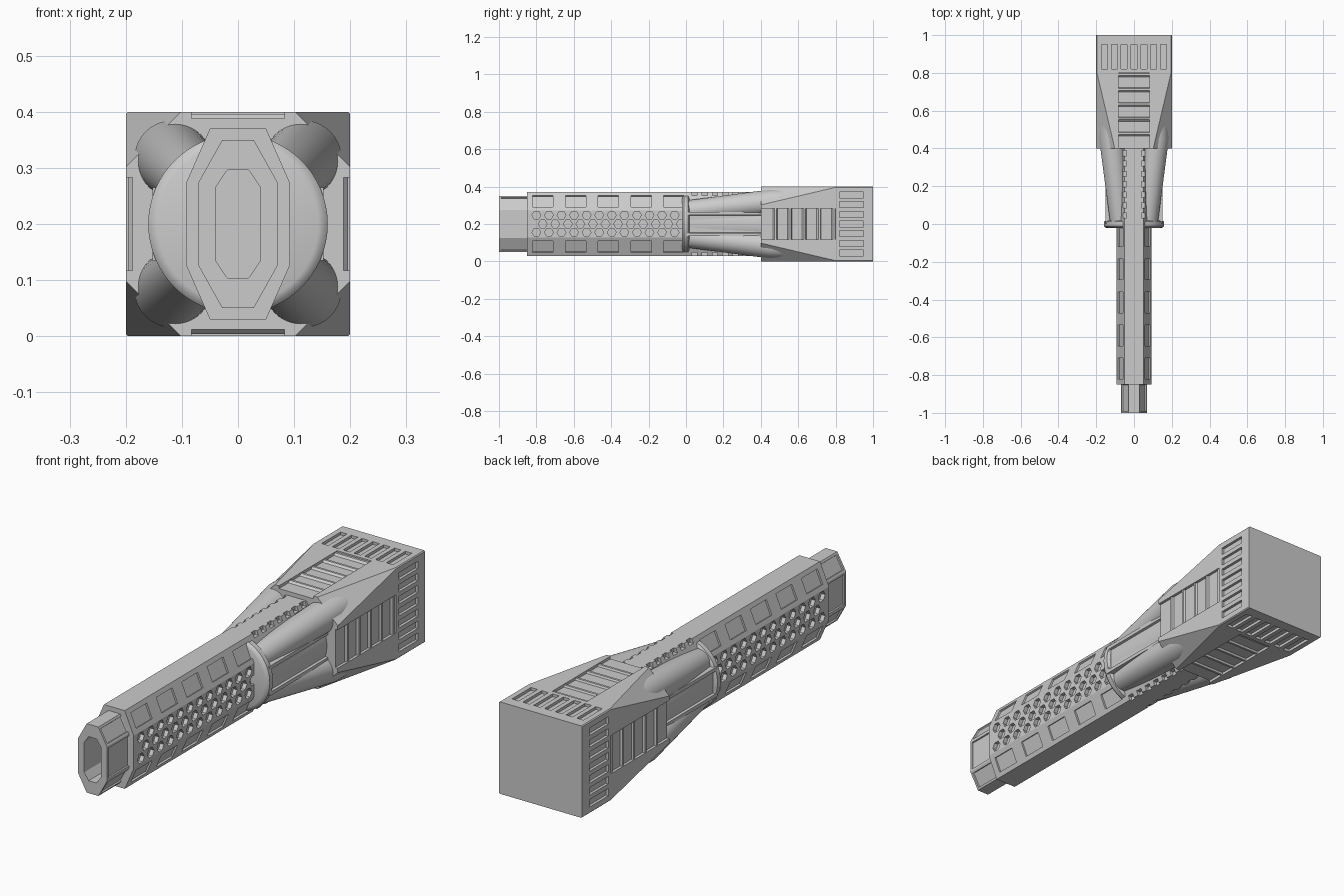
import bpy, bmesh, math
from mathutils import Vector, Matrix

if "Cube" in bpy.data.objects:
    bpy.data.objects.remove(bpy.data.objects["Cube"])

ZC = 0.2  # height of the long axis
grey = bpy.data.materials.new("plain_grey")
grey.diffuse_color = (0.6, 0.6, 0.6, 1)
grey.use_nodes = True
grey.node_tree.nodes["Principled BSDF"].inputs["Base Color"].default_value = grey.diffuse_color


def loft(bm, rings):
    """Skin a list of closed rings and cap both ends."""
    vs = [[bm.verts.new(p) for p in r] for r in rings]
    n = len(rings[0])
    for a, b in zip(vs, vs[1:]):
        for i in range(n):
            j = (i + 1) % n
            bm.faces.new((a[i], a[j], b[j], b[i]))
    bm.faces.new(vs[0][::-1])
    bm.faces.new(vs[-1])


def octagon(y, w, h, tw, sh):
    """Long octagon: half width, half height, top half width, side half height."""
    pts = [(w, sh), (tw, h), (-tw, h), (-w, sh), (-w, -sh), (-tw, -h), (tw, -h), (w, -sh)]
    return [Vector((x, y, z + ZC)) for x, z in pts]


def circle(y, r, cx=0, cz=0, n=40):
    return [Vector((cx + r * math.cos(2 * math.pi * i / n), y,
                    ZC + cz + r * math.sin(2 * math.pi * i / n))) for i in range(n)]


def box(bm, loc, size, ang=0):
    """Box placed relative to the axis, turned about y."""
    m = (Matrix.Translation(Vector(loc) + Vector((0, 0, ZC))) @ Matrix.Rotation(ang, 4, 'Y')
         @ Matrix.Diagonal((*size, 1)))
    bmesh.ops.create_cube(bm, size=1, matrix=m)


def finish(bm, name, smooth=False):
    bmesh.ops.recalc_face_normals(bm, faces=bm.faces[:])
    me = bpy.data.meshes.new(name)
    bm.to_mesh(me)
    bm.free()
    ob = bpy.data.objects.new(name, me)
    bpy.context.collection.objects.link(ob)
    me.materials.append(grey)
    bpy.ops.object.select_all(action='DESELECT')
    ob.select_set(True)
    bpy.context.view_layer.objects.active = ob
    if smooth:
        bpy.ops.object.shade_smooth_by_angle(angle=math.radians(30))
    return ob


def carve(ob, cut_bm):
    cutter = finish(cut_bm, "cutter")
    cutter.hide_render = True
    mod = ob.modifiers.new("carve", 'BOOLEAN')
    mod.operation = 'DIFFERENCE'
    mod.solver = 'EXACT'
    mod.object = cutter
    bpy.context.view_layer.objects.active = ob
    bpy.ops.object.modifier_apply(modifier=mod.name)
    bpy.data.objects.remove(cutter)


# muzzle with bore and sunken panels
bm = bmesh.new()
bore = (0.04, 0.096, 0.019, 0.065)
outer = (0.07, 0.15, 0.028, 0.075)
loft(bm, [octagon(-0.86, *bore), octagon(-1, *bore), octagon(-1, *outer), octagon(-0.84, *outer)])
bmesh.ops.recalc_face_normals(bm, faces=bm.faces[:])
panels = [f for f in bm.faces if abs(f.normal.x) > 0.5 and f.calc_center_median().x * f.normal.x > 0]
bmesh.ops.inset_individual(bm, faces=panels, thickness=0.014, depth=0)
bmesh.ops.inset_individual(bm, faces=panels, thickness=0.002, depth=-0.006)
finish(bm, "muzzle")

# barrel shroud
bm = bmesh.new()
W, H, TW, SH = 0.093, 0.17, 0.05, 0.072
loft(bm, [octagon(-0.85, W, H, TW, SH), octagon(0.45, W, H, TW, SH)])
barrel = finish(bm, "barrel_shroud")

# hexagonal holes, chamfer slots and rail notches cut into the shroud
bm = bmesh.new()
slope = math.atan2(W - TW, H - SH)
for sx in (-1, 1):
    for row, z in enumerate((-0.045, 0, 0.047)):
        for i in range(12):
            yc = -0.8 + i * 0.0672 + (0.0336 if row == 1 else 0)
            rings = []
            for x in (W - 0.018, W + 0.02):
                rings.append([Vector((sx * x, yc + 0.0235 * math.cos(k * math.pi / 3),
                                      ZC + z + 0.0235 * math.sin(k * math.pi / 3))) for k in range(6)])
            loft(bm, rings)
    for sz in (-1, 1):
        for i in range(5):
            box(bm, (sx * (W + TW) / 2, -0.765 + i * 0.175, sz * (H + SH) / 2),
                (0.016, 0.11, 0.066), -sx * sz * slope)
        for i in range(7):
            box(bm, (sx * 0.053, 0.045 + i * 0.055, sz * 0.167), (0.026, 0.028, 0.03))
carve(barrel, bm)

# round collar
bm = bmesh.new()
loft(bm, [circle(-0.022, 0.143, n=64), circle(-0.018, 0.153, n=64), circle(-0.01, 0.16, n=64),
          circle(0.012, 0.16, n=64), circle(0.018, 0.15, n=64)])
finish(bm, "collar", True)

# round core behind the collar
bm = bmesh.new()
loft(bm, [circle(0, 0.143, n=64), circle(0.42, 0.148, n=64)])
finish(bm, "core", True)

# four swelling lobes on the diagonals
bm = bmesh.new()
d = math.sqrt(0.5)
for sx in (-1, 1):
    for sz in (-1, 1):
        loft(bm, [circle(y, r, sx * c * d, sz * c * d)
                  for y, c, r in ((0, 0.098, 0.056), (0.45, 0.166, 0.067), (0.7, 0.166, 0.067))])
finish(bm, "corner_lobes", True)

# framed side panels between the lobes
bm = bmesh.new()
box(bm, (0, 0.21, 0), (0.304, 0.42, 0.13))
bmesh.ops.recalc_face_normals(bm, faces=bm.faces[:])
sides = [f for f in bm.faces if abs(f.normal.x) > 0.9]
bmesh.ops.inset_individual(bm, faces=sides, thickness=0.022, depth=0)
bmesh.ops.inset_individual(bm, faces=sides, thickness=0.004, depth=-0.01)
finish(bm, "side_panels")

# rear block with long corner chamfers
bm = bmesh.new()
loft(bm, [octagon(0.4, 0.2, 0.2, 0.102, 0.102), octagon(0.8, 0.2, 0.2, 0.196, 0.196),
          octagon(1.0, 0.2, 0.2, 0.196, 0.196)])
block = finish(bm, "rear_block")

# louvres and rear grips cut into all four sides of the block
bm = bmesh.new()
prof = [(0.38, 0.22), (0.38, 0.188)]
for i in range(5):
    y = 0.41 + i * 0.078
    prof += [(y, 0.188), (y + 0.055, 0.188), (y + 0.064, 0.196), (y + 0.074, 0.196)]
prof += [(0.8, 0.188), (0.8, 0.22)]
for q in range(4):
    rot = Matrix.Rotation(q * math.pi / 2, 4, 'Y')
    loft(bm, [[rot @ Vector((x, y, h)) + Vector((0, 0, ZC)) for y, h in prof]
              for x in (-0.083, 0.083)])
    for i in range(7):
        p = rot @ Vector((-0.156 + i * 0.052, 0.885, 0.2))
        box(bm, p, (0.032, 0.13, 0.024), q * math.pi / 2)
carve(block, bm)
